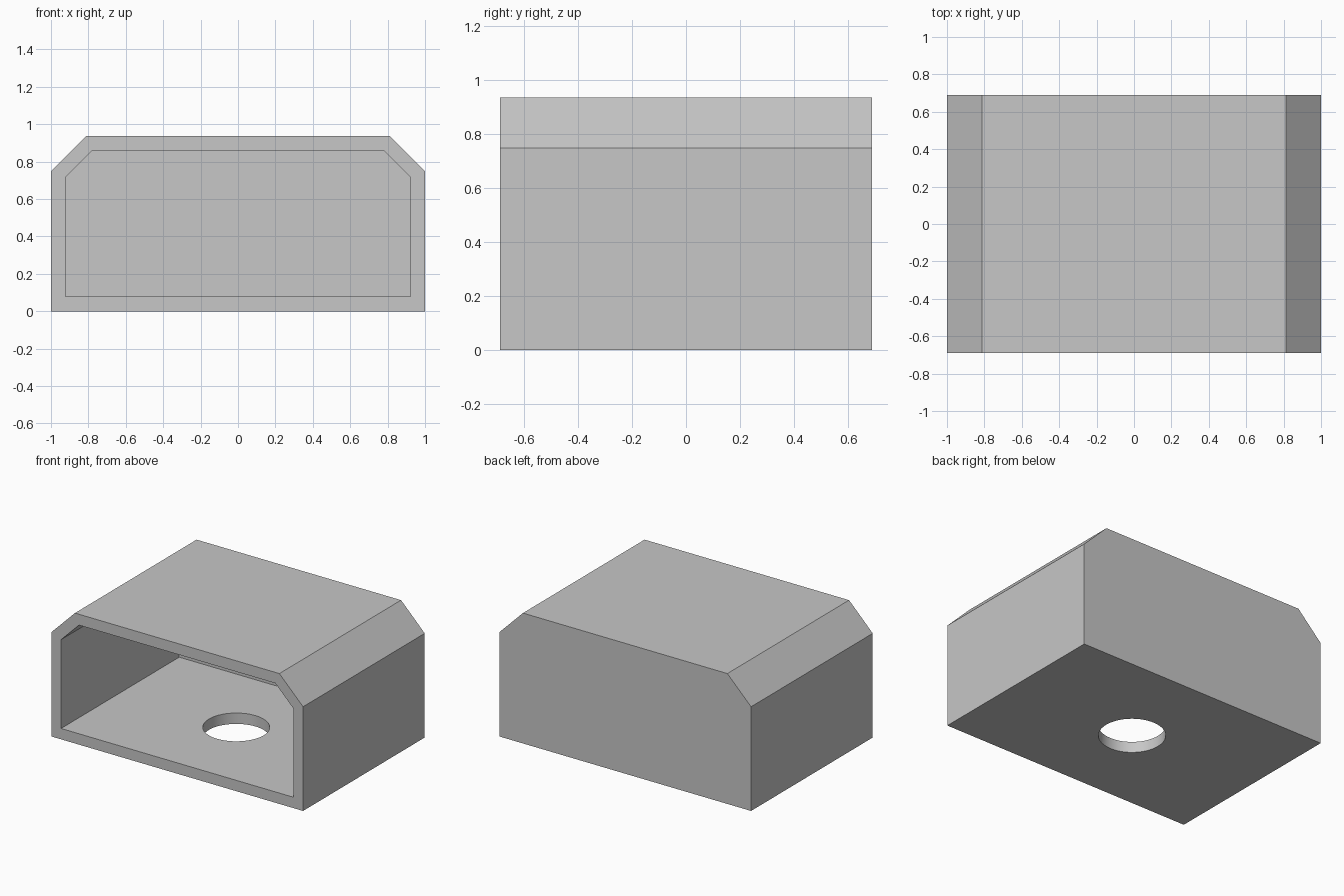
import bpy
import bmesh
import math

if "Cube" in bpy.data.objects:
    bpy.data.objects.remove(bpy.data.objects["Cube"], do_unlink=True)

HALF_W, HALF_D, HEIGHT, CHAMFER = 1.0, 0.69, 0.936, 0.188
WALL, BACK_WALL = 0.078, 0.04

grey = bpy.data.materials.new("light grey")
grey.use_nodes = True
grey.diffuse_color = (0.57, 0.57, 0.57, 1)
grey.node_tree.nodes["Principled BSDF"].inputs["Base Color"].default_value = grey.diffuse_color


def add_object(name, bm):
    bmesh.ops.recalc_face_normals(bm, faces=bm.faces)
    mesh = bpy.data.meshes.new(name)
    bm.to_mesh(mesh)
    bm.free()
    mesh.materials.append(grey)
    obj = bpy.data.objects.new(name, mesh)
    bpy.context.collection.objects.link(obj)
    return obj


def chamfered_block(name, half_w, bottom, top, chamfer, front, back):
    """Box along y whose two upper long edges are cut off."""
    half = [(half_w, bottom), (half_w, top - chamfer), (half_w - chamfer, top)]
    profile = half + [(-x, z) for x, z in reversed(half)]
    bm = bmesh.new()
    face = bm.faces.new([bm.verts.new((x, front, z)) for x, z in profile])
    moved = bmesh.ops.extrude_face_region(bm, geom=[face])["geom"]
    bmesh.ops.translate(bm, vec=(0, back - front, 0),
                        verts=[v for v in moved if isinstance(v, bmesh.types.BMVert)])
    return add_object(name, bm)


def cut(target, cutter):
    """Subtract the cutter from the target, then discard it."""
    cutter.hide_render = True
    mod = target.modifiers.new("cut", 'BOOLEAN')
    mod.operation = 'DIFFERENCE'
    mod.solver = 'EXACT'
    mod.object = cutter
    bpy.ops.object.select_all(action='DESELECT')
    target.select_set(True)
    bpy.context.view_layer.objects.active = target
    bpy.ops.object.modifier_apply(modifier=mod.name)
    bpy.data.objects.remove(cutter, do_unlink=True)


# Outer shell with chamfered shoulders
housing = chamfered_block("housing", HALF_W, 0, HEIGHT, CHAMFER, -HALF_D, HALF_D)

# Cavity open to the front
inner_chamfer = CHAMFER - WALL * (2 - math.sqrt(2))
cavity = chamfered_block("cavity_cutter", HALF_W - WALL, WALL, HEIGHT - WALL,
                         inner_chamfer, -HALF_D - 0.2, HALF_D - BACK_WALL)
cut(housing, cavity)

# Round hole through the middle of the cavity floor
bm = bmesh.new()
bmesh.ops.create_cone(bm, cap_ends=True, segments=64, radius1=0.218, radius2=0.218, depth=0.4)
hole = add_object("floor_hole_cutter", bm)
hole.location = (0, -BACK_WALL / 2, 0)
bpy.context.view_layer.update()
cut(housing, hole)

bpy.ops.object.shade_smooth_by_angle(angle=math.radians(30))
